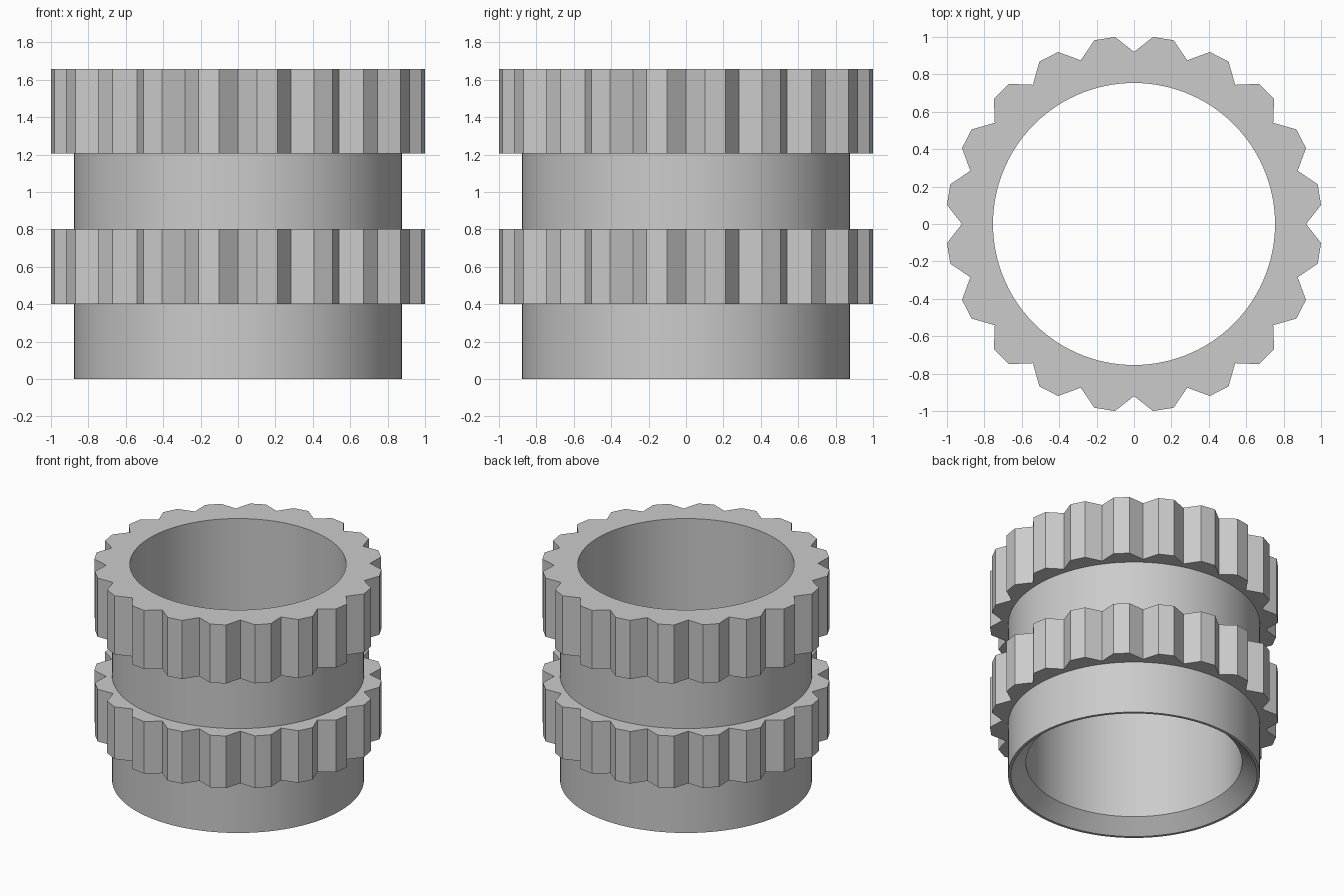
import bpy, bmesh
from math import cos, sin, radians

cube = bpy.data.objects.get("Cube")
if cube:
    bpy.data.objects.remove(cube)

TEETH = 20
PITCH = 360 / TEETH
VALLEY, TIP = 0.92, 1.005
BODY, BORE, LIP = 0.878, 0.754, 0.858
# Angles in one tooth and how far each one rises from valley to tip
TOOTH = [(0, 0), (2.9, 0.5), (5.8, 1), (9, 1), (12.2, 1), (15.1, 0.5)]


def tooth_point(angle, rise):
    """Radius of the straight-sided tooth outline at this angle."""
    if rise == 1:
        return TIP * cos(radians(3.2)) / cos(radians(angle - 9))
    if rise == 0:
        return VALLEY
    # middle of the flank, on the chord from valley to tip
    a = radians(5.8)
    return VALLEY * TIP * sin(a) / ((VALLEY + TIP) * sin(a / 2))


def make_loop(bm, radius, z):
    """Closed ring of vertices; radius None gives the toothed outline."""
    loop = []
    for t in range(TEETH):
        for angle, rise in TOOTH:
            r = tooth_point(angle, rise) if radius is None else radius
            a = radians(t * PITCH + angle)
            loop.append(bm.verts.new((r * cos(a), r * sin(a), z)))
    return loop


# Material
steel = bpy.data.materials.new("plain grey")
steel.use_nodes = True
colour = (0.6, 0.6, 0.6, 1)
steel.diffuse_color = colour
steel.node_tree.nodes["Principled BSDF"].inputs["Base Color"].default_value = colour

# Section of the sleeve, from the lip up the outside and down the bore
SECTION = [
    (LIP, 0), (BODY, 0), (BODY, 0.402),             # lower sleeve
    (None, 0.402), (None, 0.803), (BODY, 0.803),    # lower toothed ring
    (BODY, 1.207),                                  # neck
    (None, 1.207), (None, 1.658),                   # upper toothed ring
    (BORE, 1.658), (BORE, 0.10),                    # bore and its chamfer
]

bm = bmesh.new()
loops = [make_loop(bm, r, z) for r, z in SECTION]
for low, high in zip(loops, loops[1:] + loops[:1]):
    n = len(low)
    for i in range(n):
        j = (i + 1) % n
        bm.faces.new((low[i], low[j], high[j], high[i]))
bmesh.ops.recalc_face_normals(bm, faces=bm.faces)

mesh = bpy.data.meshes.new("toothed_sleeve")
bm.to_mesh(mesh)
bm.free()
mesh.materials.append(steel)
sleeve = bpy.data.objects.new("toothed_sleeve", mesh)
bpy.context.collection.objects.link(sleeve)

# Smooth round walls, crisp teeth and rims
bpy.ops.object.select_all(action="DESELECT")
sleeve.select_set(True)
bpy.context.view_layer.objects.active = sleeve
bpy.ops.object.shade_smooth_by_angle(angle=radians(25))
